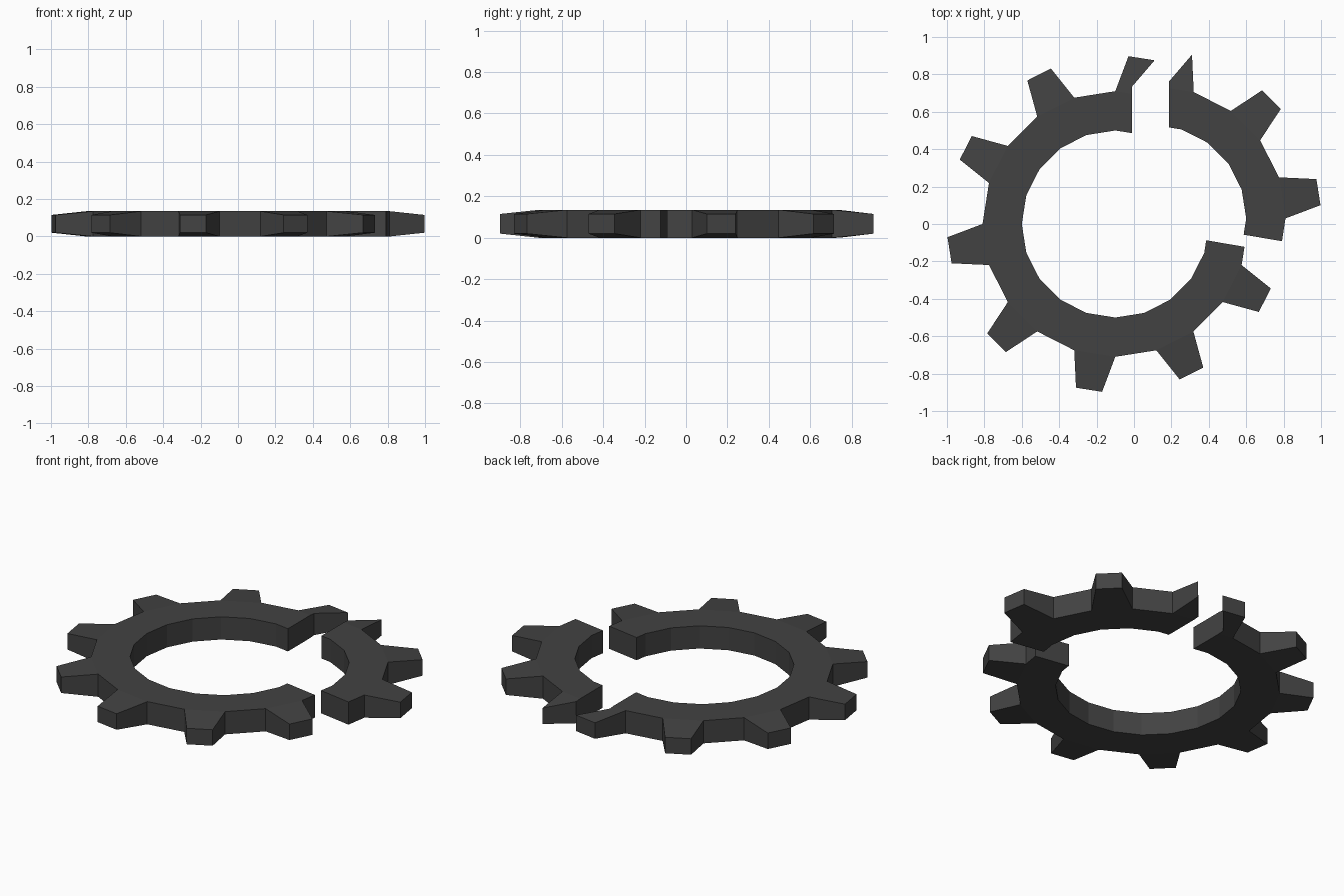
import bpy, bmesh
from math import radians, cos, sin

if "Cube" in bpy.data.objects:
    bpy.data.objects.remove(bpy.data.objects["Cube"])

H, R_IN, R_ROOT, R_TIP, BEVEL = 0.135, 0.5, 0.71, 0.9, 0.02
STEP = 18                               # ten teeth, ten gaps

mat = bpy.data.materials.new("dark_grey")
mat.diffuse_color = (0.055, 0.055, 0.055, 1)
mat.use_nodes = True
mat.node_tree.nodes["Principled BSDF"].inputs["Base Color"].default_value = mat.diffuse_color


def polar(r, a):
    return (r * cos(radians(a)), r * sin(radians(a)), 0.0)


def station(a):
    return polar(R_IN, a), polar(R_ROOT, a)


def tip(a):
    x, y, _ = polar(R_TIP, a)
    return (x, y, BEVEL)                # third value: inset of top and bottom


# break lines shared by both pieces: inner point, root point
CUT_TOP = ((0.088, 0.486, 0.0), (0.088, 0.696, 0.0))
CUT_MID = (0.088, 0.733, 0.003)         # kink of the break inside the tooth
CUT_SIDE = ((0.486, -0.087, 0.0), (0.691, -0.122, 0.0))


def gear_piece(name, stations, teeth, offset):
    """Plan polygons become top and bottom faces; open edges become walls."""
    polys = [[a[0], a[1], b[1], b[0]] for a, b in zip(stations, stations[1:])]
    polys += teeth
    bm = bmesh.new()
    verts = {}

    def pair(p):
        key = tuple(round(c, 4) for c in p)
        if key not in verts:
            x, y, d = p
            x, y = x + offset[0], y + offset[1]
            verts[key] = (bm.verts.new((x, y, d)), bm.verts.new((x, y, H - d)))
        return key, verts[key]

    edges = {}
    for poly in polys:
        pts = [pair(p) for p in poly]
        bm.faces.new([v[0] for _, v in pts])
        bm.faces.new([v[1] for _, v in reversed(pts)])
        for (ka, va), (kb, vb) in zip(pts, pts[1:] + pts[:1]):
            edges.setdefault(frozenset((ka, kb)), []).append((va, vb))
    for uses in edges.values():
        if len(uses) == 1:
            a, b = uses[0]
            bm.faces.new((a[0], b[0], b[1], a[1]))
    bmesh.ops.recalc_face_normals(bm, faces=bm.faces)
    me = bpy.data.meshes.new(name)
    bm.to_mesh(me)
    bm.free()
    me.materials.append(mat)
    bpy.context.collection.objects.link(bpy.data.objects.new(name, me))


def tooth(a):
    return [polar(R_ROOT, a), tip(a + 4.5), tip(a + 13.5), polar(R_ROOT, a + STEP)]


# large broken ring, with the bigger half of the split tooth
gear_piece("large_gear_piece",
           [CUT_TOP] + [station(a) for a in range(90, 343, STEP)] + [CUT_SIDE],
           [tooth(a) for a in range(108, 325, 36)]
           + [[CUT_TOP[1], CUT_MID, tip(76.5), tip(85.5), polar(R_ROOT, 90)]],
           (-0.1, 0))

# small broken-off segment, with the remaining sliver of the split tooth
gear_piece("small_gear_piece",
           [CUT_SIDE] + [station(a) for a in range(0, 73, STEP)] + [CUT_TOP],
           [tooth(0), tooth(36),
            [polar(R_ROOT, 72), tip(76.5), CUT_MID, CUT_TOP[1]]],
           (0.1, 0.03))
